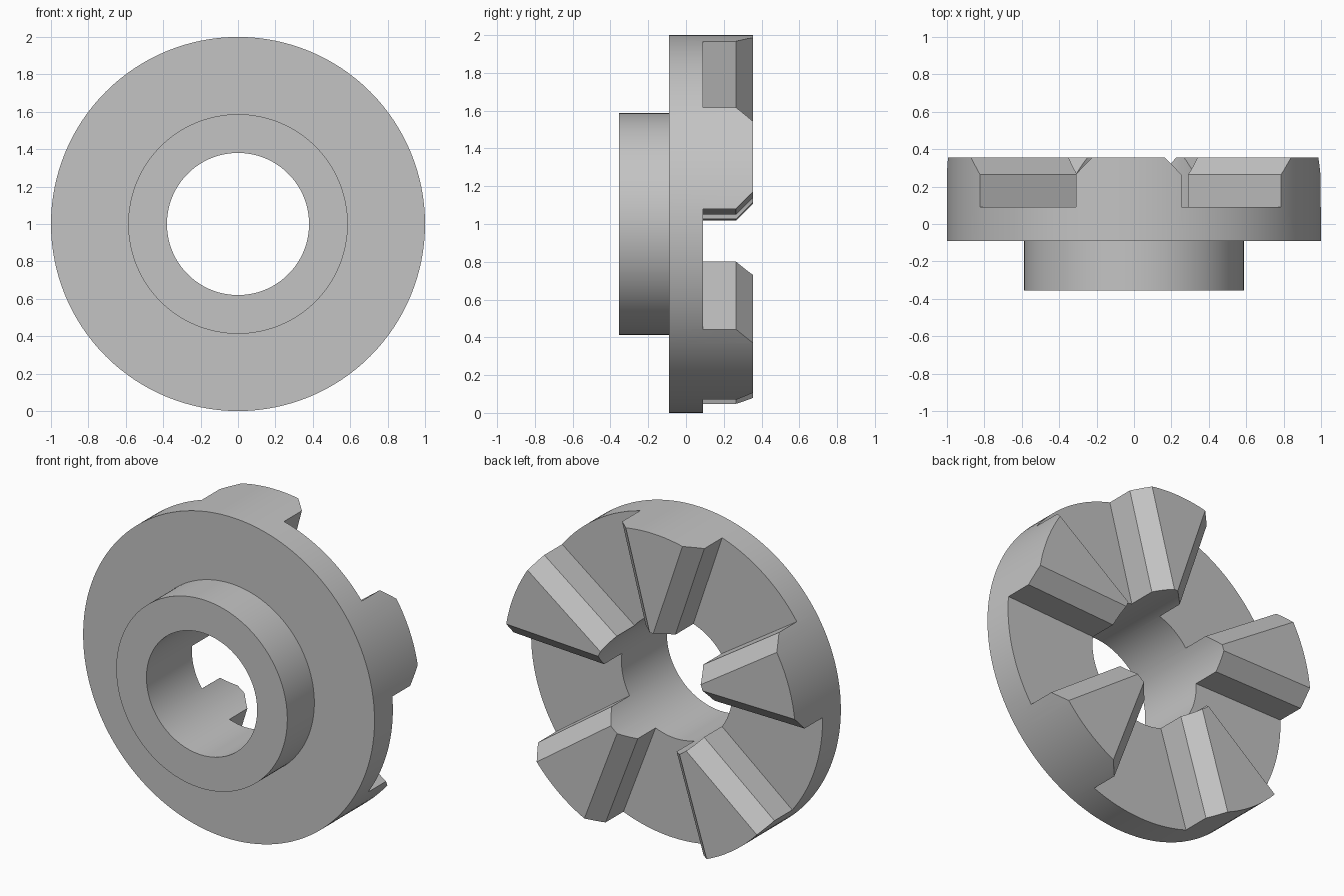
import bpy, bmesh, math
from mathutils import Vector

cube = bpy.data.objects.get("Cube")
if cube:
    bpy.data.objects.remove(cube, do_unlink=True)

SEGMENTS = 128
TEETH = 5
FLOOR, BEVEL_START, TOP = 0.09, 0.265, 0.355   # depths along y
BEVEL = 0.09
TOOTH_START, TOOTH_END = 2.9, 36.7             # flank directions in degrees
CENTRE = Vector((0, 0, 1.03))                  # point the flanks converge on

steel = bpy.data.materials.new("grey_steel")
steel.use_nodes = True
colour = (0.55, 0.55, 0.55, 1)
steel.diffuse_color = colour
steel.node_tree.nodes["Principled BSDF"].inputs["Base Color"].default_value = colour


def make_object(name, bm):
    bmesh.ops.recalc_face_normals(bm, faces=bm.faces)
    mesh = bpy.data.meshes.new(name)
    bm.to_mesh(mesh)
    bm.free()
    mesh.materials.append(steel)
    obj = bpy.data.objects.new(name, mesh)
    bpy.context.collection.objects.link(obj)
    return obj


def bridge(bm, rings, closed):
    """Join neighbouring rings of vertices with quads."""
    pairs = list(zip(rings, rings[1:]))
    if closed:
        pairs.append((rings[-1], rings[0]))
    for a, b in pairs:
        n = len(a)
        for i in range(n):
            j = (i + 1) % n
            bm.faces.new((a[i], a[j], b[j], b[i]))


def lathe(name, profile):
    """Turn a closed (radius, y) profile about the y axis."""
    bm = bmesh.new()
    rings = []
    for r, y in profile:
        angles = [math.tau * i / SEGMENTS for i in range(SEGMENTS)]
        rings.append([bm.verts.new((r * math.cos(a), y, 1 + r * math.sin(a)))
                      for a in angles])
    bridge(bm, rings, True)
    return make_object(name, bm)


def direction(angle):
    return Vector((math.cos(angle), 0, math.sin(angle)))


def slot_cutter(start, end):
    """Wedge that flares out at the top to bevel the tooth edges."""
    bm = bmesh.new()
    half, middle = (end - start) / 2, (end + start) / 2
    rings = []
    extra = 0.02
    for y, spread in ((FLOOR, 0), (BEVEL_START, 0), (TOP + extra, BEVEL + extra)):
        apex = CENTRE - direction(middle) * spread / math.sin(half)
        apex.y = y
        corners = (apex, apex + direction(start) * 2.4, apex + direction(end) * 2.4)
        rings.append([bm.verts.new(p) for p in corners])
    bridge(bm, rings, False)
    bm.faces.new(rings[0])
    bm.faces.new(rings[-1])
    return make_object("slot_cutter", bm)


# Flanged body with hub and bore
body = lathe("clutch_body", [(0.38, -TOP), (0.587, -TOP), (0.587, -FLOOR),
                             (1, -FLOOR), (1, TOP), (0.38, TOP)])

# Slots that leave the bevelled teeth standing
bpy.context.view_layer.objects.active = body
for k in range(TEETH):
    turn = 360 / TEETH
    cutter = slot_cutter(math.radians(TOOTH_END + turn * k),
                         math.radians(TOOTH_START + turn * (k + 1)))
    cutter.hide_render = True
    mod = body.modifiers.new("slot", 'BOOLEAN')
    mod.operation = 'DIFFERENCE'
    mod.solver = 'EXACT'
    mod.object = cutter
    bpy.ops.object.modifier_apply(modifier=mod.name)
    bpy.data.objects.remove(cutter, do_unlink=True)

# Smooth round walls, crisp edges
bpy.ops.object.select_all(action='DESELECT')
body.select_set(True)
bpy.ops.object.shade_smooth_by_angle(angle=math.radians(20))
